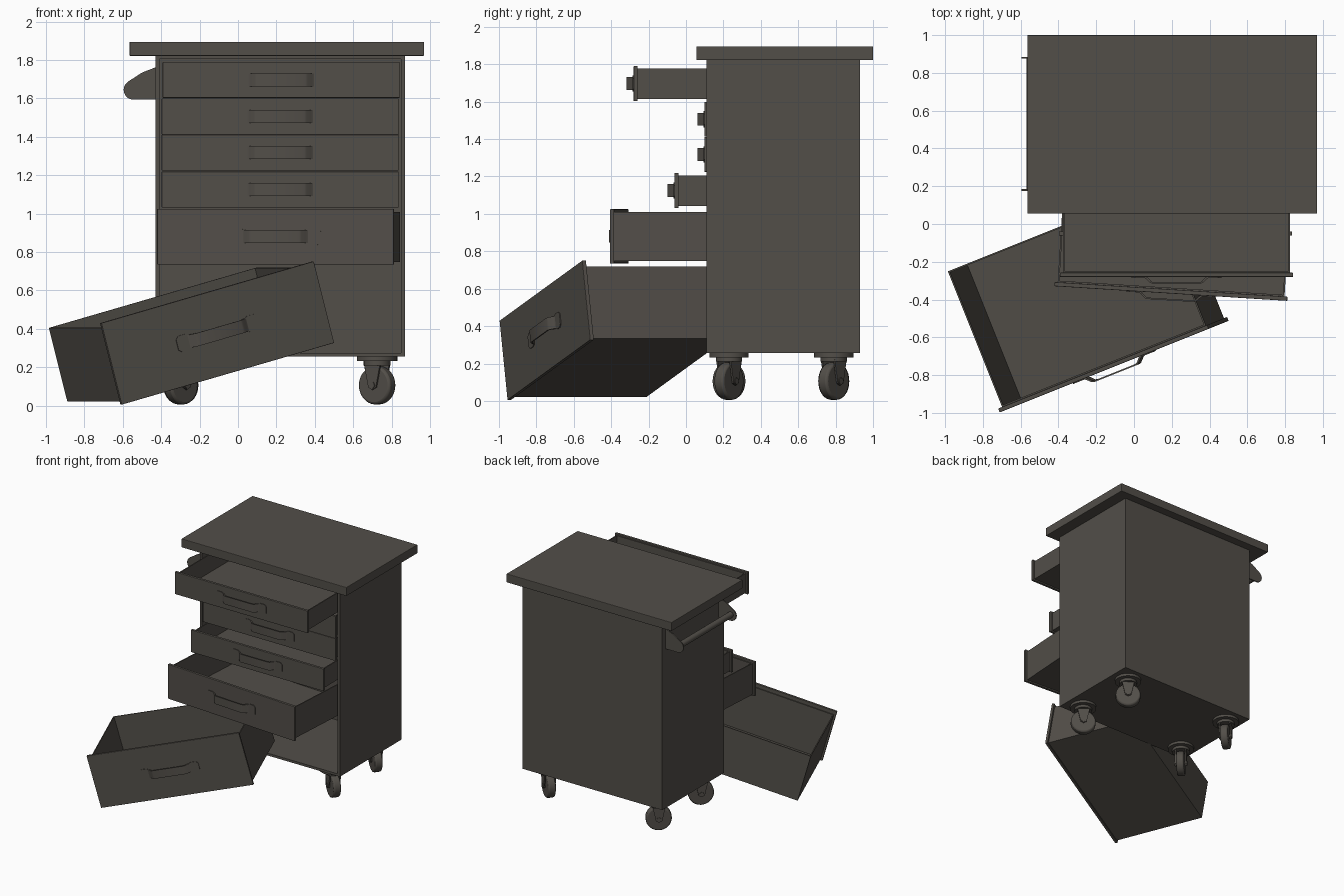
import bpy, bmesh, math
from mathutils import Matrix, Vector

if "Cube" in bpy.data.objects:
    bpy.data.objects.remove(bpy.data.objects["Cube"])

MAT = bpy.data.materials.new("dark_metal")
MAT.diffuse_color = (0.085, 0.077, 0.066, 1)
MAT.use_nodes = True
MAT.node_tree.nodes["Principled BSDF"].inputs["Base Color"].default_value = MAT.diffuse_color


def box(bm, x0, x1, y0, y1, z0, z1):
    m = Matrix.Translation(((x0 + x1) / 2, (y0 + y1) / 2, (z0 + z1) / 2))
    bmesh.ops.create_cube(bm, size=1, matrix=m @ Matrix.Diagonal((x1 - x0, y1 - y0, z1 - z0, 1)))


def cyl(bm, r, depth, matrix, seg=32, r2=None):
    bmesh.ops.create_cone(bm, cap_ends=True, segments=seg, radius1=r,
                          radius2=r if r2 is None else r2, depth=depth, matrix=matrix)


def prism(bm, pts, vec):
    """Extrude a closed outline of 3D points along vec."""
    f = bm.faces.new([bm.verts.new(p) for p in pts])
    ext = bmesh.ops.extrude_face_region(bm, geom=[f], use_keep_orig=True)
    bmesh.ops.translate(bm, vec=vec, verts=[g for g in ext["geom"] if isinstance(g, bmesh.types.BMVert)])


def finish(bm, name, matrix=None, bevel=0, smooth=False):
    bmesh.ops.recalc_face_normals(bm, faces=bm.faces[:])
    me = bpy.data.meshes.new(name)
    bm.to_mesh(me)
    bm.free()
    ob = bpy.data.objects.new(name, me)
    bpy.context.collection.objects.link(ob)
    me.materials.append(MAT)
    if matrix is not None:
        ob.matrix_world = matrix
    if bevel:
        mod = ob.modifiers.new("bevel", 'BEVEL')
        mod.width, mod.segments = bevel, 2
    if smooth:
        bpy.ops.object.select_all(action='DESELECT')
        bpy.context.view_layer.objects.active = ob
        ob.select_set(True)
        bpy.ops.object.shade_smooth_by_angle(angle=math.radians(35))
    return ob


CX = 0.22  # cabinet centre in x

# Hollow cabinet shell, open at the front
X0, X1, Y0, Y1, Z0, Z1, T = -0.43, 0.87, 0.11, 0.93, 0.255, 1.825, 0.028
bm = bmesh.new()
box(bm, X0, X1, Y0, Y1, Z0, Z1)
front = min(bm.faces, key=lambda f: f.calc_center_median().y)
bmesh.ops.inset_individual(bm, faces=[front], thickness=T)
ext = bmesh.ops.extrude_discrete_faces(bm, faces=[front])
bmesh.ops.translate(bm, vec=(0, Y1 - Y0 - T, 0), verts=ext["faces"][0].verts[:])
finish(bm, "cabinet_shell")

# Worktop
bm = bmesh.new()
box(bm, -0.565, 0.97, 0.055, 1.0, 1.822, 1.895)
finish(bm, "worktop", bevel=0.004)


# Drawers: local origin is the centre of the panel's front face
def drawer(name, matrix, h, inset_top, depth=0.795):
    w, pt, t = 0.6175, 0.022, 0.012
    bm = bmesh.new()
    box(bm, -w, w, 0, pt, -h / 2, h / 2)
    finish(bm, name + "_panel", matrix, bevel=0.003)

    bx, zb, zt = w - 0.016, -h / 2 + 0.012, h / 2 - inset_top
    bm = bmesh.new()
    box(bm, -bx, bx, pt, depth, zb, zt)
    top = max(bm.faces, key=lambda f: f.calc_center_median().z)
    bmesh.ops.inset_individual(bm, faces=[top], thickness=t)
    ext = bmesh.ops.extrude_discrete_faces(bm, faces=[top])
    bmesh.ops.translate(bm, vec=(0, 0, -(zt - zb - t)), verts=ext["faces"][0].verts[:])
    finish(bm, name + "_tray", matrix)

    # Bent strap handle with flat rounded mounting tabs
    half = [(0.172, 0.004), (0.160, 0.010), (0.138, 0.032), (0.125, 0.037)]
    outer = [(-x, -y) for x, y in half] + [(x, -y) for x, y in reversed(half)]
    s = 0.008
    inner = [(0.118, -0.029), (0.132, -0.025), (0.152, -0.004), (0.160, 0.0)]
    inner = [(0.172, 0.0)] + inner[::-1] + [(-x, y) for x, y in inner] + [(-0.172, 0.0)]
    bm = bmesh.new()
    prism(bm, [(x, y, -0.034) for x, y in outer + inner], (0, 0, 0.068))
    for sx in (-1, 1):
        tab = [(0.16, -0.034), (0.18, -0.043), (0.22, -0.043), (0.237, -0.028),
               (0.237, 0.028), (0.22, 0.043), (0.18, 0.043), (0.16, 0.034)]
        prism(bm, [(sx * x, 0, z) for x, z in tab], (0, -0.005, 0))
    finish(bm, name + "_handle", matrix, smooth=True)


def pose(x, y, z, yaw=0.0, roll=0.0):
    return (Matrix.Translation((x, y, z)) @ Matrix.Rotation(math.radians(yaw), 4, 'Z')
            @ Matrix.Rotation(math.radians(roll), 4, 'Y'))


drawer("drawer_1", pose(0.225, -0.28, 1.697), 0.187, 0.012)
drawer("drawer_2", pose(CX, 0.098, 1.506), 0.187, 0.012)
drawer("drawer_3", pose(CX, 0.098, 1.318), 0.187, 0.012)
drawer("drawer_4", pose(CX, -0.062, 1.125), 0.187, 0.012)
drawer("drawer_5", pose(0.195, -0.368, 0.88, -3.6), 0.29, 0.016)
drawer("fallen_drawer", pose(-0.105, -0.755, 0.378, 21.8, -15.1), 0.44, 0.03)

# Side push bar and its two brackets
bm = bmesh.new()
arc = [(-0.545 + 0.051 * math.cos(a), 1.645 + 0.051 * math.sin(a))
       for a in [math.radians(d) for d in range(125, 271, 18)]]
outline = [(-0.43, 1.762), (-0.50, 1.735)] + arc + [(-0.43, 1.594)]
for y in (0.175, 0.875):
    prism(bm, [(x, y, z) for x, z in outline], (0, 0.01, 0))
finish(bm, "bar_brackets", smooth=True)
bm = bmesh.new()
cyl(bm, 0.025, 0.70, Matrix.Translation((-0.545, 0.53, 1.645)) @ Matrix.Rotation(math.pi / 2, 4, 'X'), 24)
finish(bm, "push_bar", smooth=True)

# Swivel casters; angle is the direction of the wheel axle
for name, x, y, ang in (("front_right", 0.725, 0.23, 55), ("back_right", 0.725, 0.79, 52),
                        ("front_left", -0.298, 0.23, 135), ("back_left", -0.298, 0.79, 130)):
    m = pose(x, y, 0, ang)
    axle = Matrix.Translation((0, 0, 0.106)) @ Matrix.Rotation(math.pi / 2, 4, 'Y')
    bm = bmesh.new()
    cyl(bm, 0.1, 0.062, axle)
    finish(bm, "wheel_" + name, m, bevel=0.012, smooth=True)
    bm = bmesh.new()
    cyl(bm, 0.105, 0.024, Matrix.Translation((0, 0, 0.245)))
    cyl(bm, 0.07, 0.024, Matrix.Translation((0, 0, 0.222)))
    cyl(bm, 0.018, 0.104, axle, 16)
    for sx in (-1, 1):
        side = [(-0.052, 0.222), (0.052, 0.222), (0.024, 0.095), (0.0, 0.082), (-0.024, 0.095)]
        prism(bm, [(sx * 0.037, py, pz) for py, pz in side], (sx * 0.01, 0, 0))
    finish(bm, "caster_fork_" + name, m, smooth=True)
